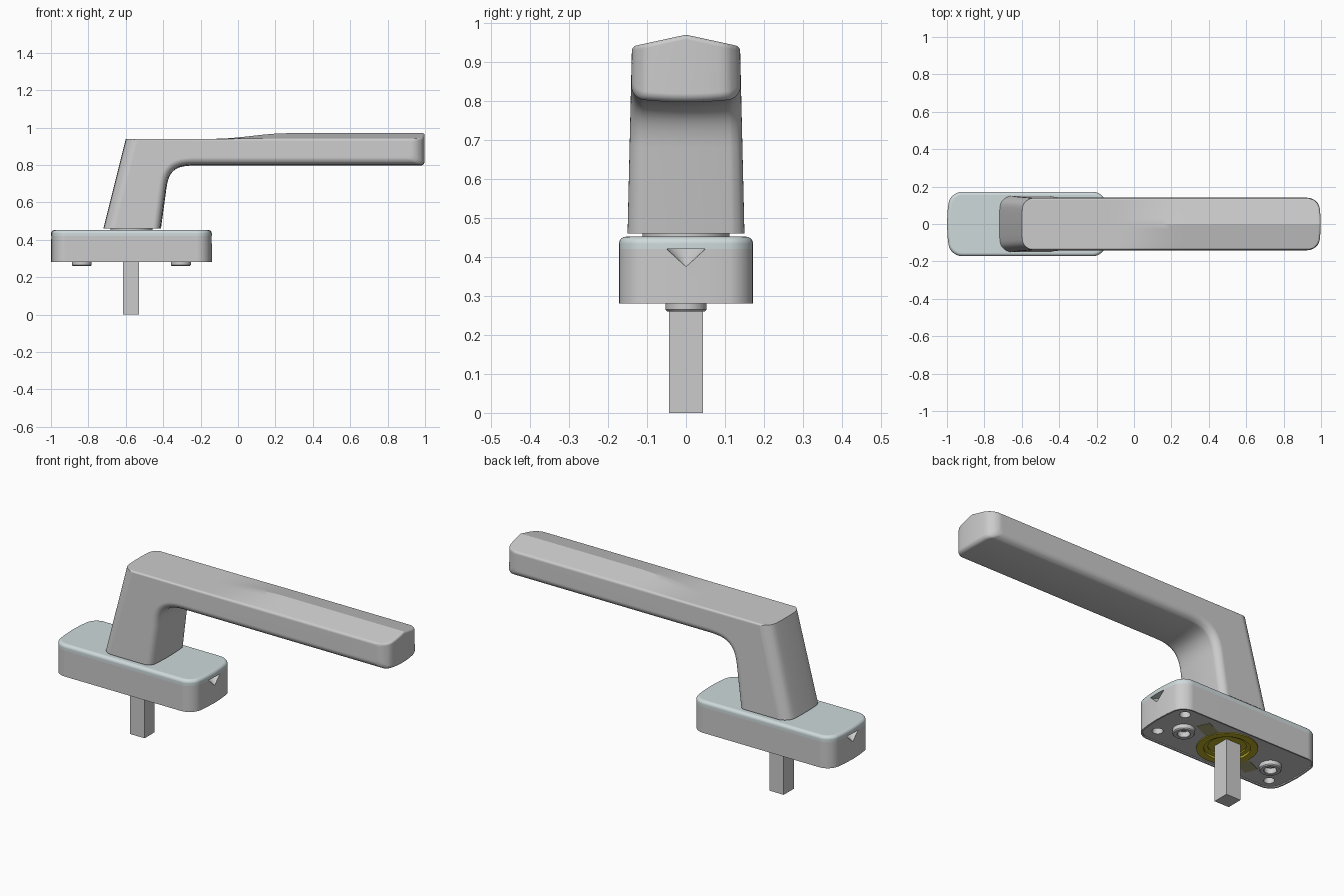
import bpy, bmesh, math

if "Cube" in bpy.data.objects:
    bpy.data.objects.remove(bpy.data.objects["Cube"])

CX = -0.57          # centre of the base plate and neck


def material(name, rgb):
    m = bpy.data.materials.new(name)
    m.diffuse_color = (*rgb, 1)
    m.use_nodes = True
    m.node_tree.nodes["Principled BSDF"].inputs["Base Color"].default_value = m.diffuse_color
    return m


def smooth(ob, angle=20):
    bpy.ops.object.select_all(action='DESELECT')
    ob.select_set(True)
    bpy.context.view_layer.objects.active = ob
    bpy.ops.object.shade_smooth_by_angle(angle=math.radians(angle))
    mod = ob.modifiers.new("weighted", 'WEIGHTED_NORMAL')
    mod.keep_sharp = True


def loft(name, rings, mat=None, shade=True):
    """Skin closed rings of equal length and cap both ends."""
    bm = bmesh.new()
    vs = [[bm.verts.new(p) for p in ring] for ring in rings]
    n = len(vs[0])
    for a, b in zip(vs, vs[1:]):
        for i in range(n):
            j = (i + 1) % n
            bm.faces.new((a[i], a[j], b[j], b[i]))
    bm.faces.new(vs[0])
    bm.faces.new(vs[-1])
    bmesh.ops.recalc_face_normals(bm, faces=bm.faces)
    me = bpy.data.meshes.new(name)
    bm.to_mesh(me)
    bm.free()
    ob = bpy.data.objects.new(name, me)
    bpy.context.collection.objects.link(ob)
    if mat:
        me.materials.append(mat)
    if shade:
        smooth(ob)
    return ob


def lathe(name, x, y, profile, mat=None, shade=True, n=40):
    rings = [[(x + r * math.cos(math.tau * i / n), y + r * math.sin(math.tau * i / n), z)
              for i in range(n)] for r, z in profile]
    return loft(name, rings, mat, shade)


def cut(ob, cutter):
    mod = ob.modifiers.new("cut", 'BOOLEAN')
    mod.operation = 'DIFFERENCE'
    mod.solver = 'EXACT'
    mod.object = cutter
    bpy.context.view_layer.objects.active = ob
    bpy.ops.object.modifier_apply(modifier=mod.name)
    bpy.data.objects.remove(cutter)


def plate_ring(d, z):
    """Rounded rectangle with bulged ends, inset by d."""
    hx, hy, r = 0.43 - d, 0.172 - d, 0.06 - d
    half = [(hx - r + r * math.cos(a), -hy + r + r * math.sin(a))
            for a in (math.radians(-90 + 15 * i) for i in range(7))]
    half += [(hx, hy * k) for k in (-0.4, 0, 0.4)]
    half += [(x, -y) for x, y in reversed(half[:7])]
    half = [(x - 0.02 * (y / hy) ** 2, y) for x, y in half]
    return [(CX + x, y, z) for x, y in half] + [(CX - x, -y, z) for x, y in half]


teal = material("pale_teal", (0.62, 0.70, 0.71))
gold = material("brass", (0.50, 0.42, 0.02))
olive = material("dull_brass", (0.42, 0.40, 0.20))

# Base body: thin rim with a slightly recessed underside
body = loft("base_body", [plate_ring(0.008, 0.286), plate_ring(0.008, 0.28),
                          plate_ring(0, 0.28), plate_ring(0, 0.42)], shade=False)
for s in (-1, 1):   # finger notches at both ends, screw holes
    cut(body, lathe("notch_cutter", CX + s * 0.432, 0, [(0.001, 0.375), (0.055, 0.425)], shade=False))
    cut(body, lathe("screw_cutter", CX + s * 0.265, 0, [(0.03, 0.25), (0.03, 0.36)], shade=False))
for x, y in ((0.35, 0.11), (0.35, -0.09), (-0.35, -0.11)):
    cut(body, lathe("pin_cutter", CX + x, y, [(0.026, 0.25), (0.026, 0.33)], shade=False))
cut(body, lathe("bearing_cutter", CX, 0, [(0.125, 0.25), (0.125, 0.34)], shade=False))
smooth(body)

# Base cover with rounded top edge
R = 0.018
cover = [plate_ring(0, 0.42)]
for i in range(7):
    a = math.radians(15 * i)
    cover.append(plate_ring(R * (1 - math.cos(a)), 0.452 - R + R * math.sin(a)))
loft("base_cover", cover, teal)

# Screw bosses (tubes) under the base
for i, s in enumerate((-1, 1)):
    lathe(f"screw_boss_{i + 1}", CX + s * 0.265, 0,
          [(0.03, 0.34), (0.03, 0.262), (0.032, 0.26), (0.048, 0.26),
           (0.053, 0.265), (0.053, 0.29)])

# Brass bearing ring and its detent tabs
lathe("bearing_ring", CX, 0, [(0.145, 0.30), (0.145, 0.281), (0.11, 0.281), (0.11, 0.292),
                              (0.09, 0.292), (0.09, 0.31), (0.002, 0.31)], gold)
for i, s in enumerate((-1, 1)):
    bpy.ops.mesh.primitive_cube_add(size=1, location=(CX + s * 0.17, s * 0.07, 0.288),
                                    rotation=(0, 0, math.radians(23)))
    tab = bpy.context.object
    tab.name = f"detent_tab_{i + 1}"
    tab.scale = (0.12, 0.07, 0.008)
    tab.data.materials.append(olive)

# Square spindle
bpy.ops.mesh.primitive_cube_add(size=1, location=(CX - 0.003, 0, 0.165))
spindle = bpy.context.object
spindle.name = "spindle"
spindle.scale = (0.086, 0.086, 0.33)

# Neck collar between cover and handle
lathe("collar", CX, 0, [(0.112, 0.44), (0.112, 0.47)])

# Handle: side profiles that change across the width, skinned along y
W = 0.15


def rise(x):
    k = min(1, max(0, (x + 0.13) / 0.40))
    return k * k * (3 - 2 * k)


def handle_ring(y):
    t = abs(y) / W

    def off(r):
        return r - math.sqrt(max(0, r * r - max(0, abs(y) - (W - r)) ** 2))

    def arc(cx, cz, r, a0, a1, n=6):
        return [(cx + r * math.cos(math.radians(a0 + (a1 - a0) * i / n)),
                 cz + r * math.sin(math.radians(a0 + (a1 - a0) * i / n))) for i in range(n + 1)]

    def roof(x):
        return 0.94 + 0.03 * rise(x) * (1 - t) - off(0.012)

    inner = off(0.035) + 0.01 * t * t
    end = 0.998 - 0.014 * t * t - off(0.06)
    low = 0.797 + inner
    pts = [(-0.412 - inner, 0.46)]
    # inner bend between neck and grip
    p = ((-0.382, 0.68), (-0.368, 0.775), (-0.33, 0.797), (-0.23, 0.797))
    for i in range(13):
        k = i / 12
        c = ((1 - k) ** 3, 3 * k * (1 - k) ** 2, 3 * k * k * (1 - k), k ** 3)
        d = (-(1 - k) ** 2, (1 - k) ** 2 - 2 * k * (1 - k), 2 * k * (1 - k) - k * k, k * k)
        x, z = (sum(q[j] * w for q, w in zip(p, c)) for j in (0, 1))
        dx, dz = (sum(q[j] * w for q, w in zip(p, d)) for j in (0, 1))
        m = math.hypot(dx, dz)
        pts.append((x - dz / m * inner, z + dx / m * inner))
    # rounded grip end
    pts += arc(end - 0.022, low + 0.022, 0.022, -90, 0)
    pts += arc(end - 0.012, roof(1) - 0.012, 0.012, 0, 90)
    # top with a ridge that fades out towards the neck
    pts += [(x, roof(x)) for x in (0.27 - 0.04 * i for i in range(11))]
    back = off(0.06) + 0.008 * t * t
    zc = roof(-0.6)
    pts += [(-0.72 + 0.25 * (zc - 0.46) + back, zc), (-0.72 + back, 0.46)]
    return [(x, y / W * (0.15 - 0.0235 * (z - 0.46)), z) for x, z in pts]


ys = {0.0, 0.03, 0.06}
for r in (0.06, 0.035, 0.012):
    ys |= {round(W - r + r * math.sin(math.radians(15 * i)), 3) for i in range(7)}
ys = sorted(ys | {-y for y in ys})
loft("handle", [handle_ring(y) for y in ys])
